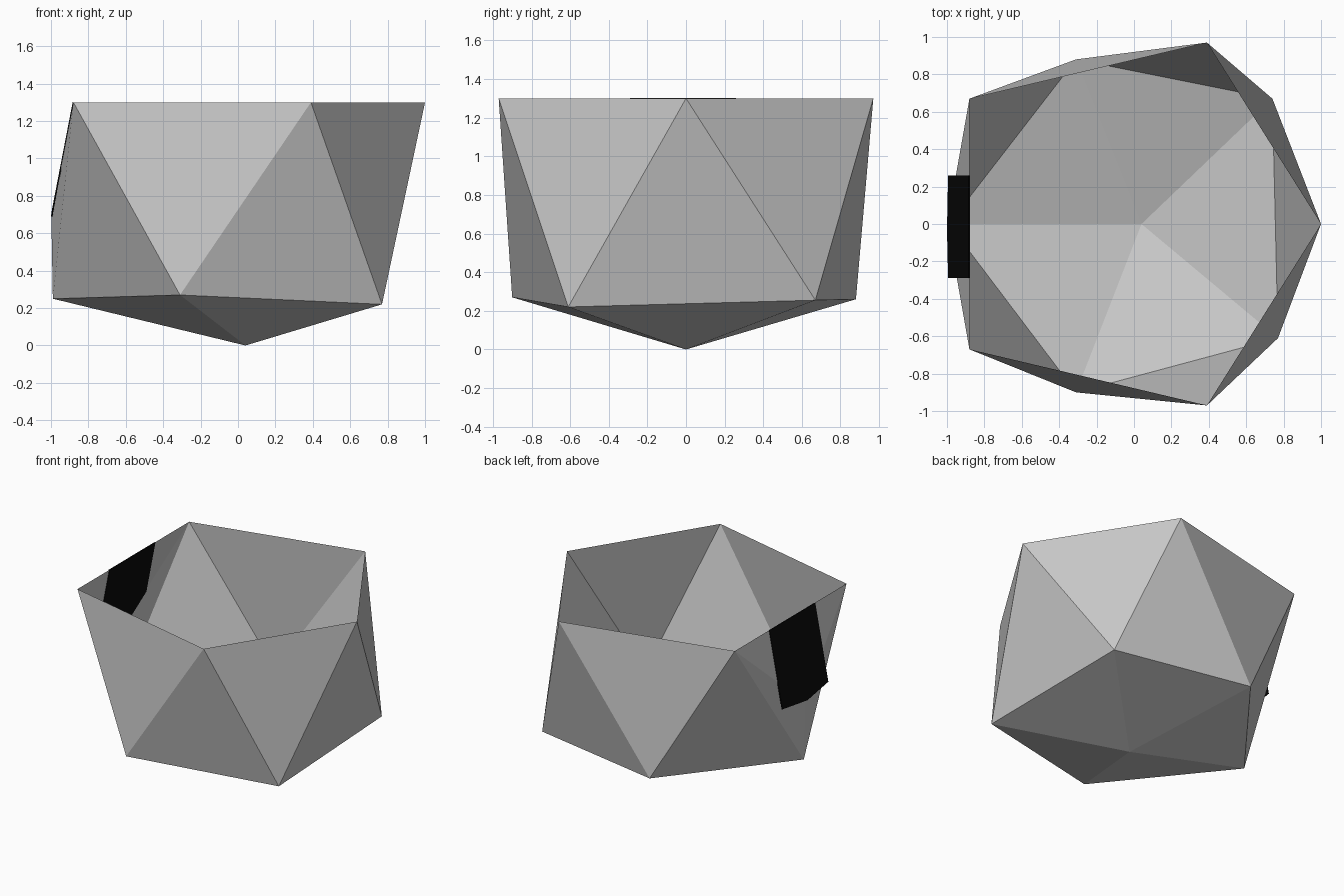
import bpy
import bmesh
from mathutils import Vector

cube = bpy.data.objects.get("Cube")
if cube:
    bpy.data.objects.remove(cube)


def make_material(name, value):
    mat = bpy.data.materials.new(name)
    mat.use_nodes = True
    colour = (value, value, value, 1)
    mat.diffuse_color = colour
    mat.node_tree.nodes["Principled BSDF"].inputs["Base Color"].default_value = colour
    return mat


def make_object(name, bm, mat):
    mesh = bpy.data.meshes.new(name)
    bm.to_mesh(mesh)
    bm.free()
    mesh.materials.append(mat)
    obj = bpy.data.objects.new(name, mesh)
    bpy.context.collection.objects.link(obj)
    return obj


stone = make_material("stone grey", 0.58)
black = make_material("black", 0.003)

# Faceted bowl: an upper rim, a staggered lower ring and a bottom point
RIM_Z = 1.3
rim_xy = [(1, 0), (0.39, 0.97), (-0.88, 0.67), (-0.88, -0.67), (0.39, -0.97)]
ring_xyz = [(0.74, 0.67, 0.255), (-0.31, 0.88, 0.26), (-0.99, 0, 0.25),
            (-0.31, -0.9, 0.27), (0.77, -0.61, 0.22)]
bm = bmesh.new()
rim = [bm.verts.new((x, y, RIM_Z)) for x, y in rim_xy]
ring = [bm.verts.new(p) for p in ring_xyz]
bottom = bm.verts.new((0.04, 0, 0))
bulge = bm.verts.new((-0.998, 0, 0.69))

for i in range(5):
    j = (i + 1) % 5
    bm.faces.new((ring[i], ring[j], rim[j]))
    bm.faces.new((ring[j], ring[i], bottom))
    wall = (rim[i], ring[i], rim[j])
    if i == 2:
        # The right wall folds gently outward around one point
        for k in range(3):
            bm.faces.new((wall[k], wall[(k + 1) % 3], bulge))
    else:
        bm.faces.new(wall)
make_object("faceted_bowl", bm, stone)

# Thin dark panel lying in the upper part of the right wall
outline = [(-0.88, 0.26, RIM_Z), (-0.88, -0.29, RIM_Z), (-0.99, -0.29, 0.73),
           (-0.996, -0.03, 0.69), (-0.99, 0.26, 0.73)]
normal = Vector((-0.98, 0, 0.19)).normalized() * 0.004
bm = bmesh.new()
outer = [bm.verts.new(Vector(p) + normal) for p in outline]
inner = [bm.verts.new(Vector(p) - normal) for p in outline]
bm.faces.new(outer)
bm.faces.new(inner[::-1])
for i in range(5):
    j = (i + 1) % 5
    bm.faces.new((outer[i], inner[i], inner[j], outer[j]))
bmesh.ops.recalc_face_normals(bm, faces=bm.faces[:])
make_object("dark_panel", bm, black)
